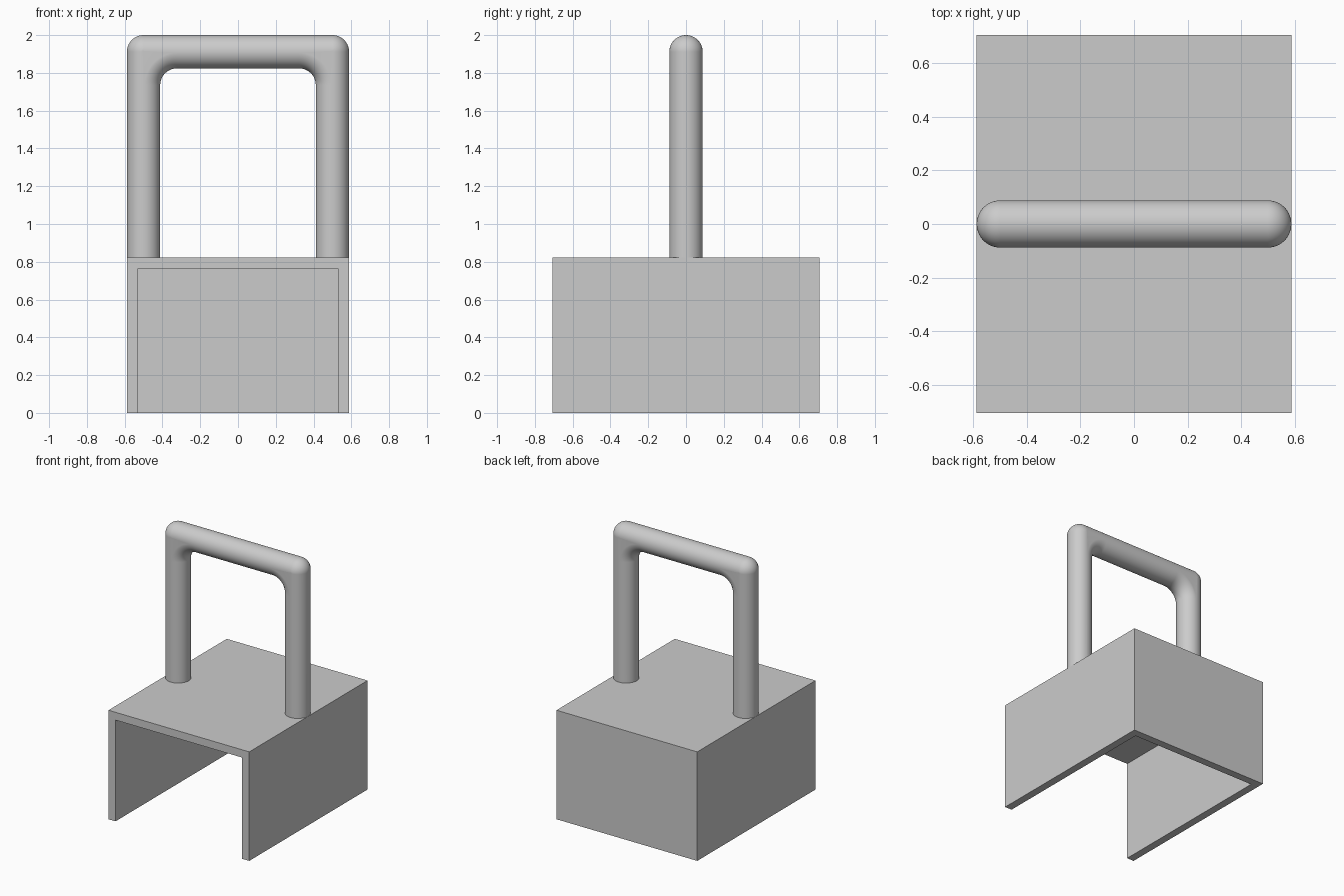
import bpy, bmesh, math
from mathutils import Vector

if "Cube" in bpy.data.objects:
    bpy.data.objects.remove(bpy.data.objects["Cube"])

U = 2 / 34          # design unit: the model is 34 units tall
ROUND = 2 * U       # fillet of the cover
TUBE = 1.5 * U      # radius of the handle bar

grey = bpy.data.materials.new("plain_grey")
grey.use_nodes = True
grey.diffuse_color = (0.6, 0.6, 0.6, 1)
grey.node_tree.nodes["Principled BSDF"].inputs["Base Color"].default_value = (0.6, 0.6, 0.6, 1)


def finish(name, bm):
    bmesh.ops.recalc_face_normals(bm, faces=bm.faces)
    mesh = bpy.data.meshes.new(name)
    bm.to_mesh(mesh)
    bm.free()
    obj = bpy.data.objects.new(name, mesh)
    bpy.context.collection.objects.link(obj)
    mesh.materials.append(grey)
    return obj


def rounded_block(name, half_width, front, back, bottom, top):
    """Block with its top sides, top back and back corners rounded."""
    bm = bmesh.new()
    bmesh.ops.create_cube(bm, size=1)
    for v in bm.verts:
        v.co = Vector((v.co.x * 2 * half_width,
                       back if v.co.y > 0 else front,
                       top if v.co.z > 0 else bottom))

    def is_rounded(edge):
        a, b = (v.co for v in edge.verts)
        on_top = a.z == b.z == top
        on_back = a.y == b.y == back
        on_side = a.x == b.x
        return on_top + on_back + on_side == 2

    edges = [e for e in bm.edges if is_rounded(e)]
    bmesh.ops.bevel(bm, geom=edges, offset=ROUND, offset_type='OFFSET',
                    segments=12, profile=0.5, affect='EDGES', clamp_overlap=False)
    return finish(name, bm)


def handle_loop(name, half_width, top, bottom, ring=48, steps=14):
    """Square arch of round bar with rounded outer and inner corners."""
    bm = bmesh.new()
    rails = []
    for i in range(ring):
        angle = 2 * math.pi * (i + 0.5) / ring
        out, y = TUBE * math.sin(angle), TUBE * math.cos(angle)
        # outer half turns about the corner, inner half about a point further in
        inset = 0 if out > 0 else 2 * TUBE
        radius = out + inset
        cx, cz = half_width - inset, top - inset
        arc = [(cx + radius * math.cos(t), cz + radius * math.sin(t))
               for t in (math.pi / 2 * k / steps for k in range(steps + 1))]
        side = [(half_width + out, bottom)] + arc
        path = side + [(-x, z) for x, z in reversed(side)]
        rails.append([bm.verts.new((x, y, z)) for x, z in path])
    for a, b in zip(rails, rails[1:] + rails[:1]):
        for j in range(len(a) - 1):
            bm.faces.new((a[j], a[j + 1], b[j + 1], b[j]))
    for end in (0, -1):
        bm.faces.new([rail[end] for rail in rails])
    return finish(name, bm)


def combine(obj, tool, operation):
    mod = obj.modifiers.new(operation.title(), 'BOOLEAN')
    mod.object, mod.operation, mod.solver = tool, operation, 'EXACT'
    bpy.context.view_layer.objects.active = obj
    bpy.ops.object.modifier_apply(modifier=mod.name)
    bpy.data.objects.remove(tool)


# Cover joined to the handle, then hollowed from the front and below
cover = rounded_block("cover_with_handle", 10 * U, -12 * U, 12 * U, 0, 14 * U)
handle = handle_loop("handle", 8.5 * U, 32.5 * U, 12.08 * U)
combine(cover, handle, 'UNION')
cavity = rounded_block("cavity", 9 * U, -20 * U, 11 * U, -8 * U, 13 * U)
combine(cover, cavity, 'DIFFERENCE')

# Smooth fillets with crisp rims and flat panels
bpy.ops.object.select_all(action='DESELECT')
cover.select_set(True)
bpy.context.view_layer.objects.active = cover
bpy.ops.object.shade_smooth_by_angle(angle=math.radians(30))
weighted = cover.modifiers.new("Flat Panels", 'WEIGHTED_NORMAL')
weighted.keep_sharp = True
